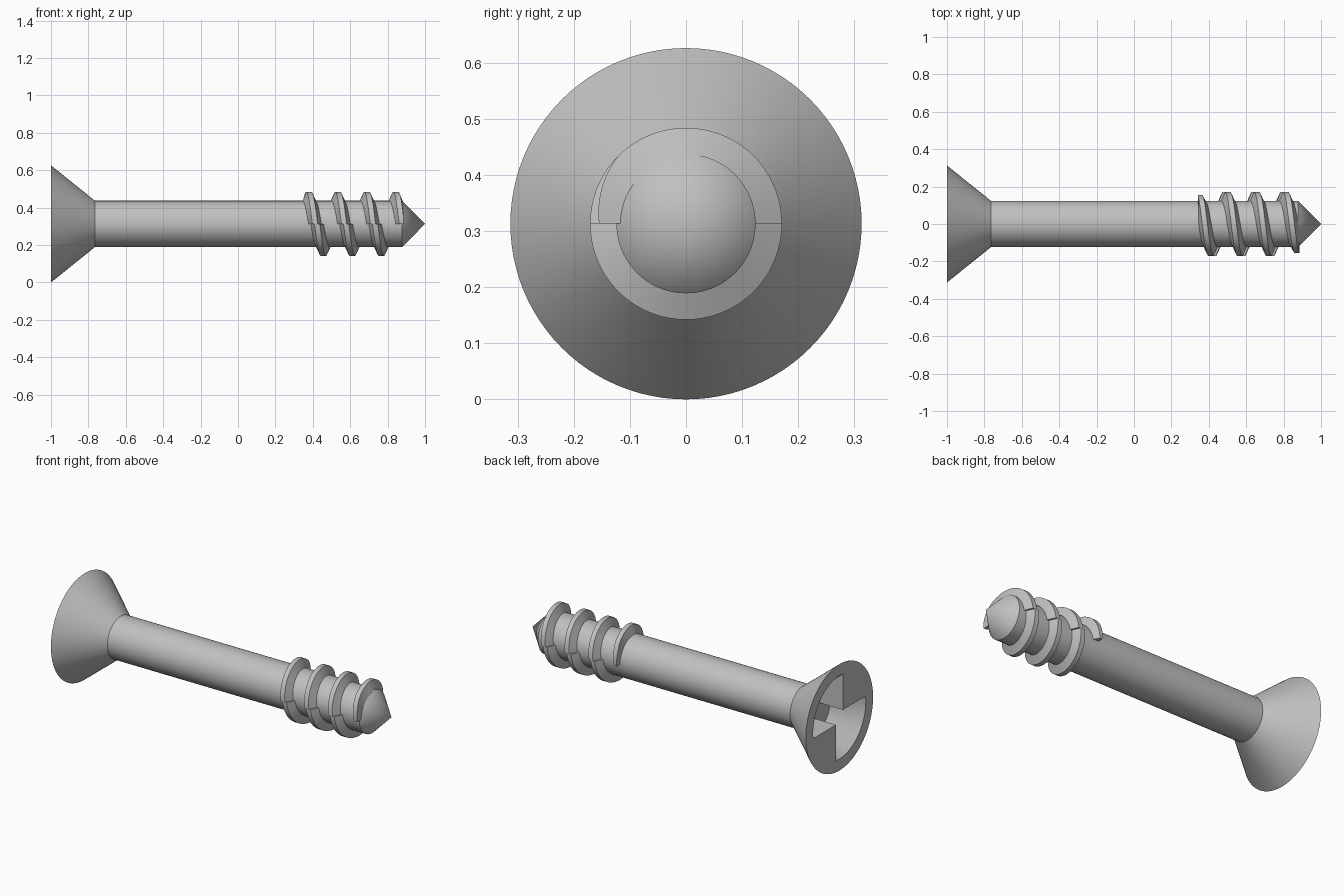
import bpy, bmesh
from math import sin, cos, asin, pi, radians

cube = bpy.data.objects.get("Cube")
if cube:
    bpy.data.objects.remove(cube, do_unlink=True)

AXIS_Z = 0.313
HEAD_R, SHAFT_R, CREST_R = 0.313, 0.124, 0.171
RECESS_R, RECESS_FLOOR_R = 0.245, 0.124
FACE_X, FLOOR_X = -1.0, -0.85

steel = bpy.data.materials.new("grey steel")
steel.use_nodes = True
colour = (0.53, 0.53, 0.53, 1)
steel.diffuse_color = colour
steel.node_tree.nodes["Principled BSDF"].inputs["Base Color"].default_value = colour


def around(x, r, a):
    """Point at radius r and angle a about the screw axis."""
    return (x, r * cos(a), AXIS_Z + r * sin(a))


def finish(name, bm):
    bmesh.ops.remove_doubles(bm, verts=bm.verts, dist=1e-5)
    bmesh.ops.recalc_face_normals(bm, faces=bm.faces)
    mesh = bpy.data.meshes.new(name)
    bm.to_mesh(mesh)
    bm.free()
    mesh.materials.append(steel)
    mesh.shade_smooth()
    mesh.set_sharp_from_angle(angle=radians(30))
    obj = bpy.data.objects.new(name, mesh)
    bpy.context.collection.objects.link(obj)
    return obj


def loft(bm, rings, closed):
    """Skin neighbouring rings of points with quads."""
    rows = [[bm.verts.new(p) for p in ring] for ring in rings]
    for a, b in zip(rows, rows[1:]):
        n = len(a)
        for i in range(n if closed else n - 1):
            j = (i + 1) % n
            bm.faces.new((a[i], a[j], b[j], b[i]))
    return rows


# Head with conical recess, shank and pointed tip in one turned profile
profile = [(FLOOR_X, 0), (FLOOR_X, RECESS_FLOOR_R), (FACE_X, RECESS_R),
           (FACE_X, HEAD_R), (-0.765, SHAFT_R), (0.877, SHAFT_R), (1.0, 0)]
SEGMENTS = 96
bm = bmesh.new()
loft(bm, [[around(x, r, 2 * pi * i / SEGMENTS) for i in range(SEGMENTS)]
          for x, r in profile], True)
bmesh.ops.dissolve_degenerate(bm, dist=1e-6, edges=bm.edges)
finish("screw_body", bm)


# Two opposite solid quadrants that leave the driver slot between them
def quadrant(name, turn):
    gap, steps = 0.032, 20
    rings = []
    for x, r in ((FACE_X, RECESS_R), (FLOOR_X, RECESS_FLOOR_R)):
        low = asin(gap / r)
        arc = [around(x, r, turn + low + (pi / 2 - 2 * low) * i / steps)
               for i in range(steps + 1)]
        rings.append([around(x, gap * 2 ** 0.5, turn + pi / 4)] + arc)
    bm = bmesh.new()
    for row in loft(bm, rings, True):
        bm.faces.new(row)
    finish(name, bm)


quadrant("upper_recess_quadrant", pi / 2)
quadrant("lower_recess_quadrant", 3 * pi / 2)

# Thread made of half turns with a small step where they meet
START_X, PITCH, STEP, HALVES, N = 0.34, 0.155, 0.012, 7, 36
LAST = HALVES * pi
bm = bmesh.new()
for k in range(HALVES):
    rings = []
    for i in range(N + 1):
        f = i / N
        a = (k + f) * pi
        x = START_X + PITCH / 2 * (k + 0.5) + (PITCH / 2 - STEP) * (f - 0.5)
        run_out = max(0, 1 - min(a, LAST - a) / (pi / 4))
        crest = CREST_R - 0.016 * run_out
        section = [(-0.038, 0.116), (-0.014, crest), (0.014, crest), (0.038, 0.116)]
        rings.append([around(min(max(x + dx, 0.343), 0.884), r, a)
                      for dx, r in section])
    rows = loft(bm, rings, True)
    bm.faces.new(rows[0])
    bm.faces.new(rows[-1])
finish("thread", bm)
